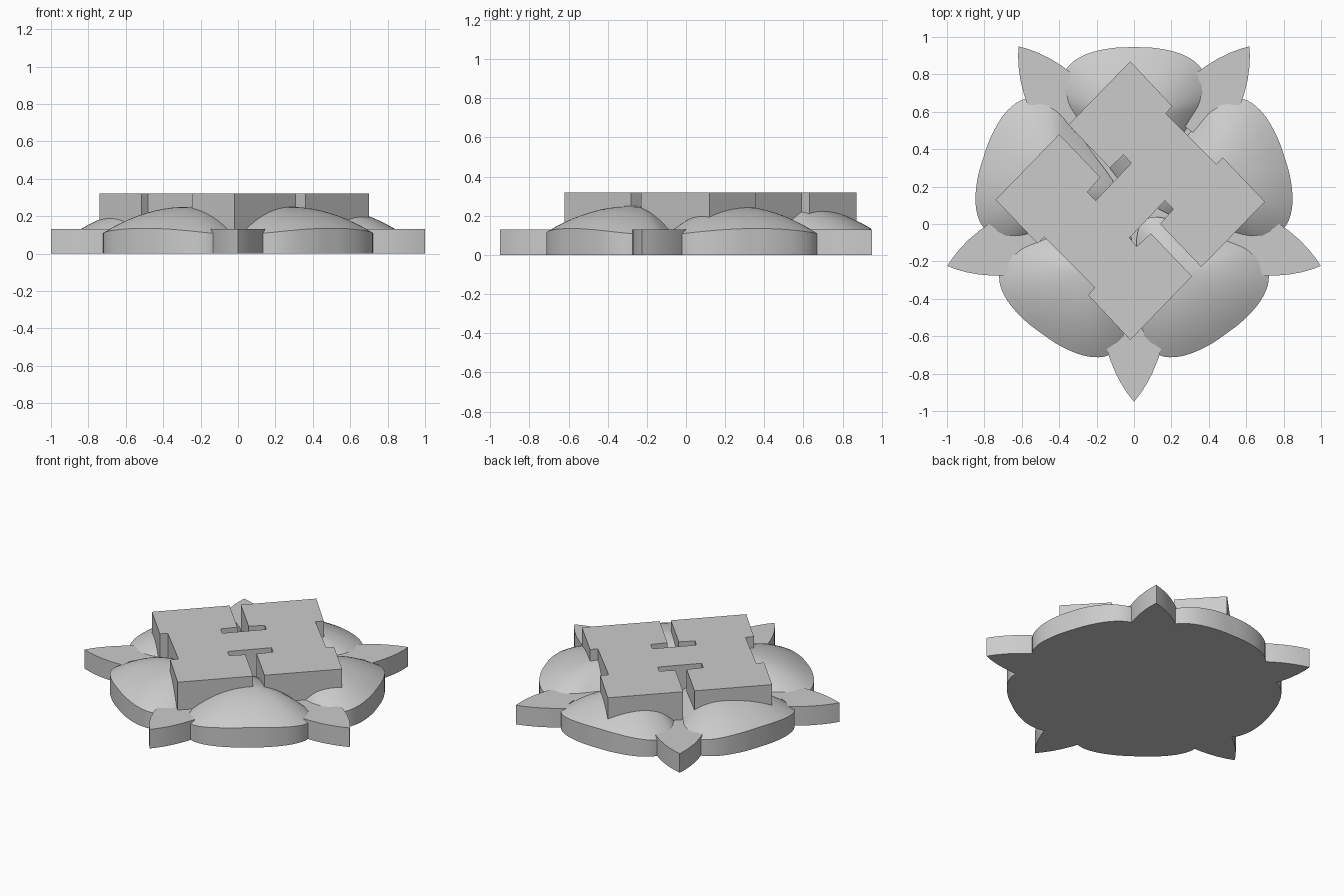
import bpy, bmesh, math
from mathutils import Vector, Matrix

if "Cube" in bpy.data.objects:
    bpy.data.objects.remove(bpy.data.objects["Cube"])

grey = bpy.data.materials.new("plain grey")
grey.use_nodes = True
grey.diffuse_color = (0.6, 0.6, 0.6, 1)
grey.node_tree.nodes["Principled BSDF"].inputs["Base Color"].default_value = (0.6, 0.6, 0.6, 1)

CENTRE = Vector((0, 0.1, 0))


def finish(bm, name, angle=0):
    """Turn a bmesh into an object, turned about the flower centre."""
    bmesh.ops.recalc_face_normals(bm, faces=bm.faces)
    mesh = bpy.data.meshes.new(name)
    bm.to_mesh(mesh)
    bm.free()
    mesh.materials.append(grey)
    obj = bpy.data.objects.new(name, mesh)
    bpy.context.collection.objects.link(obj)
    obj.matrix_world = Matrix.Translation(CENTRE) @ Matrix.Rotation(math.radians(angle), 4, "Z")
    bpy.ops.object.select_all(action="DESELECT")
    obj.select_set(True)
    bpy.context.view_layer.objects.active = obj
    bpy.ops.object.shade_smooth_by_angle(angle=math.radians(35))
    return obj


def prism(outline, bottom, top):
    bm = bmesh.new()
    face = bm.faces.new([bm.verts.new((x, y, bottom)) for x, y in outline])
    new = bmesh.ops.extrude_face_region(bm, geom=[face])["geom"]
    bmesh.ops.translate(bm, vec=(0, 0, top - bottom),
                        verts=[v for v in new if isinstance(v, bmesh.types.BMVert)])
    return bm


def mirror(half):
    """Close a half outline that starts on the axis."""
    return half + [(x, -y) for x, y in reversed(half) if y > 0]


def rounded(points, steps=4):
    """Closed smooth curve through the points."""
    p = [Vector(q) for q in points]
    n = len(p)
    out = []
    for i in range(n):
        a, b, c, d = p[i - 1], p[i], p[(i + 1) % n], p[(i + 2) % n]
        for k in range(steps):
            t = k / steps
            out.append(0.5 * (2 * b + (c - a) * t + (2 * a - 5 * b + 4 * c - d) * t ** 2
                              + (3 * b - a - 3 * c + d) * t ** 3))
    return out


# Domed petals with an upright rim
petal_outline = rounded(mirror([(0.845, 0), (0.84, 0.12), (0.81, 0.25), (0.75, 0.345),
                                (0.66, 0.39), (0.56, 0.385), (0.45, 0.31),
                                (0.3, 0.2), (0.12, 0.06)]))


def petal(angle, name):
    bm = bmesh.new()
    mid = Vector((0.46, 0))
    rings = [[bm.verts.new((p.x, p.y, 0)) for p in petal_outline]]
    levels = 10
    for i in range(levels):
        s = 1 - i / levels
        ring = []
        for p in petal_outline:
            q = mid.lerp(p, s)
            rim = 0.135 - 0.2 * p.y ** 2
            ring.append(bm.verts.new((q.x, q.y, rim + (0.25 - rim) * (1 - s * s))))
        rings.append(ring)
    bm.faces.new(rings[0])
    n = len(petal_outline)
    for low, high in zip(rings, rings[1:]):
        for j in range(n):
            k = (j + 1) % n
            bm.faces.new((low[j], low[k], high[k], high[j]))
    tip = bm.verts.new((mid.x, mid.y, 0.25))
    for j in range(n):
        bm.faces.new((rings[-1][j], rings[-1][(j + 1) % n], tip))
    finish(bm, name, angle)


# Flat pointed sepals between the petals
sepal_outline = mirror([(1.05, 0), (1.01, 0.032), (0.96, 0.065), (0.9, 0.097), (0.83, 0.126),
                        (0.76, 0.148), (0.735, 0.09), (0.7, 0.055), (0.5, 0.03)])

for i in range(5):
    petal(90 + 72 * i, f"petal_{i + 1}")
    finish(prism(sepal_outline, 0, 0.13), f"sepal_{i + 1}", 54 + 72 * i)

# Core that closes the gaps under the petals
core = [(0.56 * math.cos(a * math.pi / 20), 0.56 * math.sin(a * math.pi / 20)) for a in range(40)]
finish(prism(core, 0, 0.12), "flower_core")

# Slotted square plate, half outline repeated by a half turn
half_plate = [(-0.02, -0.62), (-0.245, -0.38), (-0.21, -0.34), (-0.48, -0.07), (-0.515, -0.105),
              (-0.74, 0.13), (-0.40, 0.48), (-0.18, 0.25), (-0.25, 0.17), (-0.205, 0.125),
              (-0.015, 0.325), (-0.055, 0.37), (-0.13, 0.30), (-0.35, 0.53)]
plate = half_plate + [(-0.04 - x, 0.25 - y) for x, y in half_plate]
finish(prism([(x, y - CENTRE.y) for x, y in plate], 0.1, 0.32), "slotted_plate")
